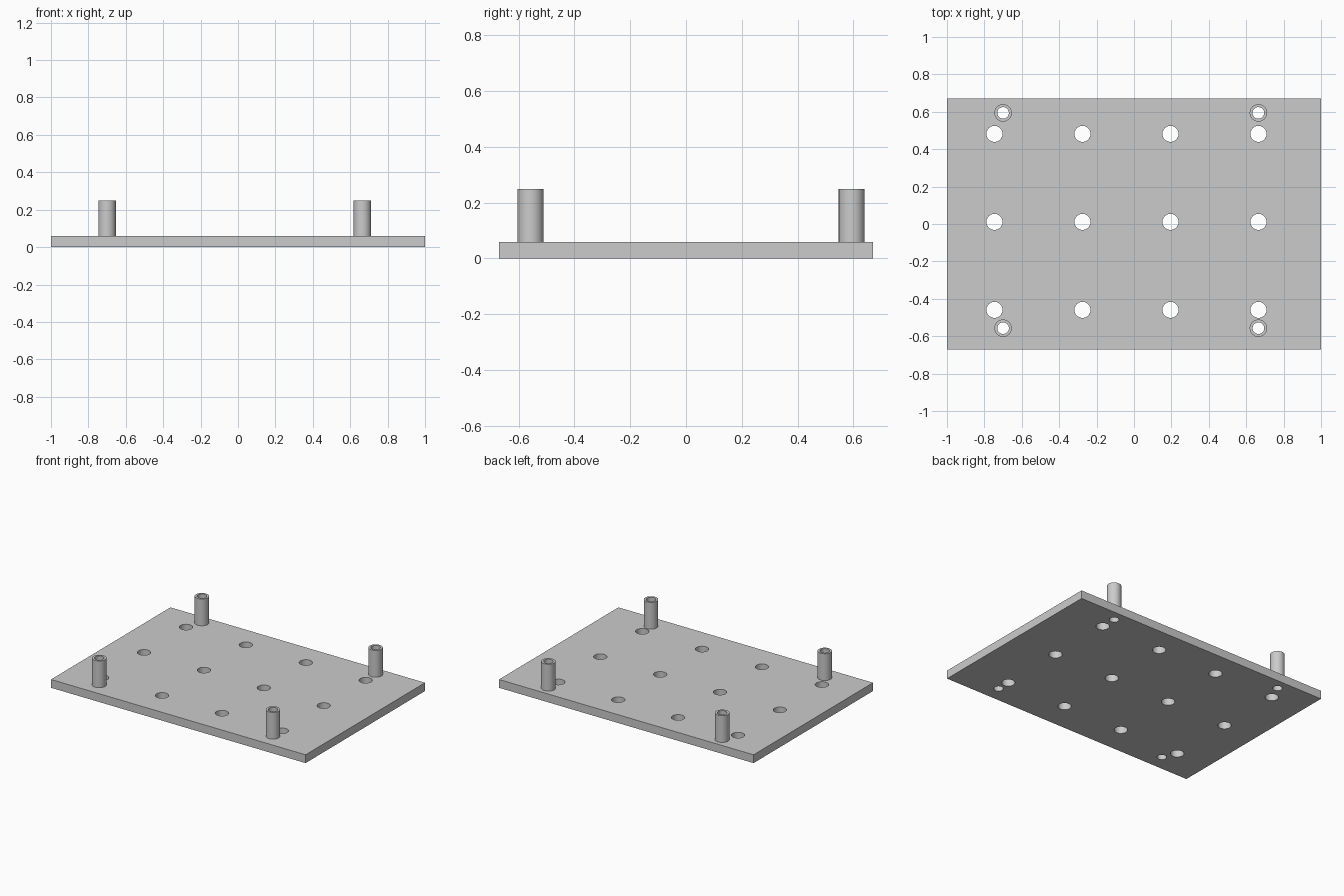
import bpy
import bmesh
import math
from mathutils import Matrix

cube = bpy.data.objects.get("Cube")
if cube:
    bpy.data.objects.remove(cube, do_unlink=True)

THICK, TOP = 0.059, 0.249
SEGMENTS = 48
POST_R, BORE_R, HOLE_R = 0.0465, 0.031, 0.043
posts = [(x, y) for x in (-0.70, 0.665) for y in (-0.557, 0.594)]
holes = [(-0.746 + 0.4705 * i, -0.459 + 0.4705 * j)
         for i in range(4) for j in range(3)]

grey = bpy.data.materials.new("light grey")
grey.use_nodes = True
colour = (0.6, 0.6, 0.6, 1)
grey.diffuse_color = colour
grey.node_tree.nodes["Principled BSDF"].inputs["Base Color"].default_value = colour


def make_object(name, bm):
    mesh = bpy.data.meshes.new(name)
    bm.to_mesh(mesh)
    bm.free()
    mesh.materials.append(grey)
    obj = bpy.data.objects.new(name, mesh)
    bpy.context.collection.objects.link(obj)
    return obj


def smooth(obj):
    bpy.ops.object.select_all(action='DESELECT')
    obj.select_set(True)
    bpy.context.view_layer.objects.active = obj
    bpy.ops.object.shade_smooth_by_angle(angle=math.radians(30))


def add_cylinder(bm, x, y, radius):
    bmesh.ops.create_cone(bm, cap_ends=True, segments=SEGMENTS,
                          radius1=radius, radius2=radius, depth=4 * THICK,
                          matrix=Matrix.Translation((x, y, THICK / 2)))


# Base plate slab
bm = bmesh.new()
bmesh.ops.create_cube(bm, size=1, matrix=Matrix.Translation((0, 0, THICK / 2))
                      @ Matrix.Diagonal((2, 1.34, THICK, 1)))
plate = make_object("base_plate", bm)

# Drill the grid of holes and the bores beneath the posts
bm = bmesh.new()
for x, y in holes:
    add_cylinder(bm, x, y, HOLE_R)
for x, y in posts:
    add_cylinder(bm, x, y, BORE_R)
cutter = make_object("hole_cutter", bm)
cutter.hide_render = True
drill = plate.modifiers.new("drill", 'BOOLEAN')
drill.operation = 'DIFFERENCE'
drill.solver = 'EXACT'
drill.object = cutter
bpy.context.view_layer.objects.active = plate
bpy.ops.object.modifier_apply(modifier=drill.name)
bpy.data.objects.remove(cutter, do_unlink=True)
smooth(plate)

# Hollow standoff posts, each a spun tube wall
for (x, y), place in zip(posts, ("front_right", "back_right", "front_left", "back_left")):
    bm = bmesh.new()
    profile = [(BORE_R, THICK), (POST_R, THICK), (POST_R, TOP), (BORE_R, TOP)]
    verts = [bm.verts.new((r, 0, z)) for r, z in profile]
    edges = [bm.edges.new((verts[i - 1], verts[i])) for i in range(4)]
    bmesh.ops.spin(bm, geom=verts + edges, axis=(0, 0, 1), cent=(0, 0, 0),
                   angle=math.tau, steps=SEGMENTS)
    bmesh.ops.remove_doubles(bm, verts=bm.verts, dist=0.0001)
    bmesh.ops.recalc_face_normals(bm, faces=bm.faces)
    post = make_object(place + "_standoff", bm)
    post.location = (x, y, 0)
    smooth(post)
